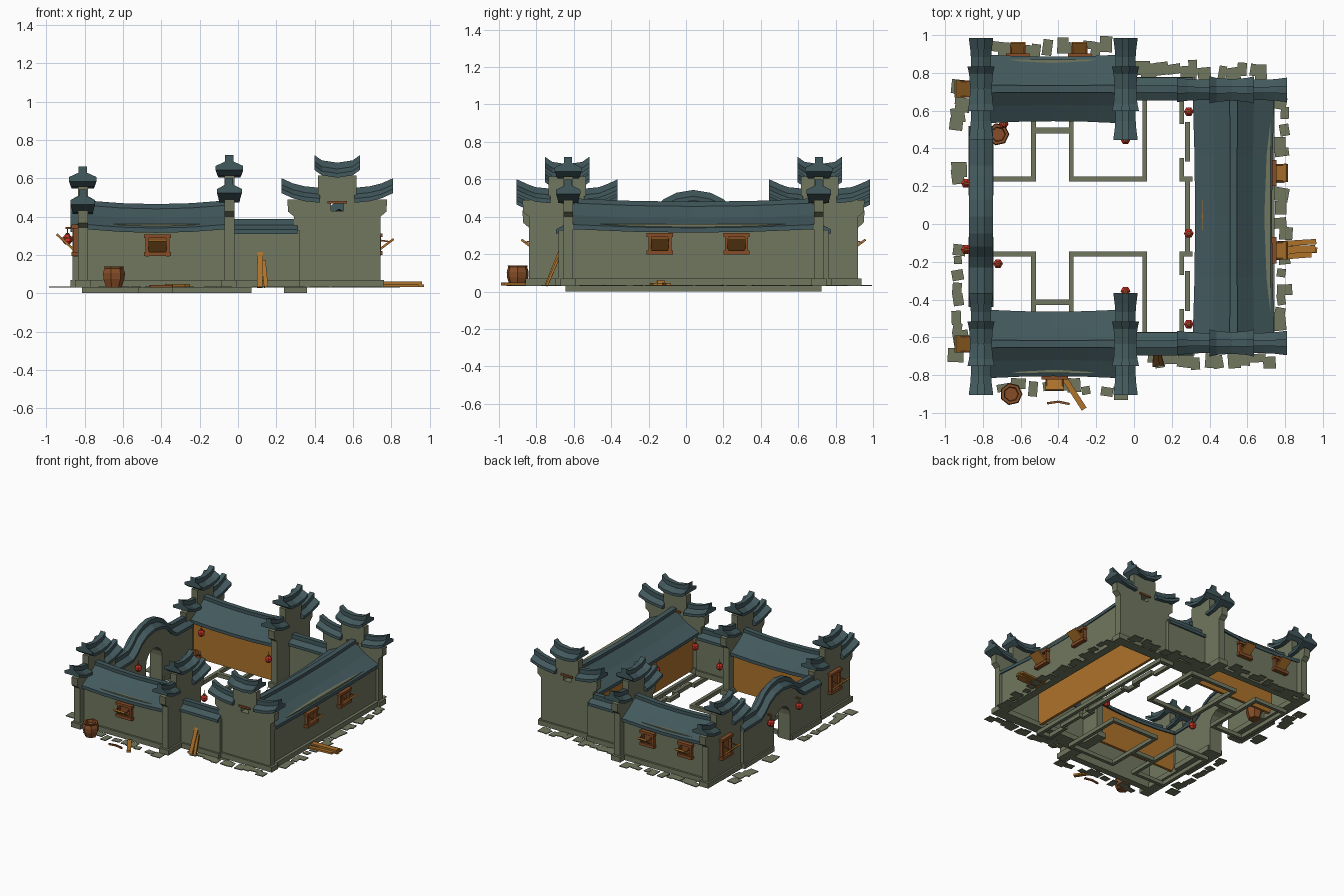
import bpy, bmesh, math, random
from mathutils import Matrix, Vector

if "Cube" in bpy.data.objects:
    bpy.data.objects.remove(bpy.data.objects["Cube"])

random.seed(4)
C = 0.04            # y of the mirror line
D = 0.675           # distance from mirror line to side wings


def material(name, rgb):
    m = bpy.data.materials.new(name)
    m.diffuse_color = (*rgb, 1)
    m.use_nodes = True
    m.node_tree.nodes["Principled BSDF"].inputs["Base Color"].default_value = m.diffuse_color
    return m


STONE = material("olive stone", (0.165, 0.185, 0.115))
TILE = material("slate roof tile", (0.055, 0.1, 0.11))
WOOD = material("orange wood", (0.42, 0.17, 0.025))
BROWN = material("brown wood", (0.24, 0.075, 0.02))
RED = material("red paper", (0.65, 0.035, 0.02))


def finish(name, bm, mat):
    bmesh.ops.recalc_face_normals(bm, faces=bm.faces)
    me = bpy.data.meshes.new(name)
    bm.to_mesh(me)
    bm.free()
    me.materials.append(mat)
    ob = bpy.data.objects.new(name, me)
    bpy.context.collection.objects.link(ob)
    return ob


def boxes(name, items, mat, base=Matrix()):
    """items: (centre, size[, euler rotation])"""
    bm = bmesh.new()
    for it in items:
        m = Matrix.Translation(it[0])
        if len(it) > 2:
            for k, ax in zip((2, 1, 0), "ZYX"):
                m = m @ Matrix.Rotation(it[2][k], 4, ax)
        bmesh.ops.create_cube(bm, size=1, matrix=base @ m @ Matrix.Diagonal((*it[1], 1)))
    return finish(name, bm, mat)


def span(x0, x1, y0, y1, z0, z1):
    return (((x0 + x1) / 2, (y0 + y1) / 2, (z0 + z1) / 2), (abs(x1 - x0), abs(y1 - y0), z1 - z0))


def loft(bm, rings):
    vs = [[bm.verts.new(p) for p in r] for r in rings]
    n = len(vs[0])
    for a, b in zip(vs, vs[1:]):
        for i in range(n):
            bm.faces.new((a[i], a[(i + 1) % n], b[(i + 1) % n], b[i]))
    bm.faces.new(vs[0])
    bm.faces.new(vs[-1])


def place(axis, fixed, u, v, z):
    return (u, fixed + v, z) if axis == "x" else (fixed + v, u, z)


def strip(name, axis, fixed, stations, prof, mat=TILE):
    """sweep a cross-section along stations (position, height, width scale)"""
    bm = bmesh.new()
    loft(bm, [[place(axis, fixed, u, v * s, z + h) for v, h in prof] for u, z, s in stations])
    return finish(name, bm, mat)


def wall_outline(name, axis, fixed, outlines, half, mat=STONE):
    bm = bmesh.new()
    for o in outlines:
        loft(bm, [[place(axis, fixed, u, t, z) for u, z in o] for t in (-half, half)])
    return finish(name, bm, mat)


def lathe(name, loc, prof, n, mat):
    bm = bmesh.new()
    loft(bm, [[(loc[0] + r * math.cos(2 * math.pi * i / n), loc[1] + r * math.sin(2 * math.pi * i / n),
                loc[2] + z) for i in range(n)] for r, z in prof])
    return finish(name, bm, mat)


CAP = [(-.06, 0), (.06, 0), (.06, .022), (.018, .045), (.018, .078),
       (-.018, .078), (-.018, .045), (-.06, .022)]


# stepped gable wall with two low caps and one high cap
def gable(name, axis, fixed, c, w, dz=0, hole=False):
    half = [(0, .03), (w, .03), (w, .40 + dz), (w + .03, .425 + dz), (w + .035, .49 + dz),
            (.1, .49 + dz), (.1, .615 + dz), (0, .615 + dz)]
    if hole:
        half += [(0, .468), (.032, .468), (.032, .43), (0, .43)]
    wall_outline(name + "_wall", axis, fixed, [[(c + s * u, z) for u, z in half] for s in (-1, 1)], .026)
    lo = [(.09, .472, .9), (.17, .48, .9), (w + .005, .495, .95), (w + .065, .522, 1.08)]
    for s in (-1, 1):
        strip(name + "_low_cap", axis, fixed, [(c + s * u, z + dz, k) for u, z, k in lo], CAP)
    up = [(-.118, .642, 1.2), (-.08, .615, 1.05), (0, .603, .95), (.08, .615, 1.05), (.118, .642, 1.2)]
    strip(name + "_high_cap", axis, fixed, [(c + u, z + dz, k) for u, z, k in up], CAP)
    a = place(axis, fixed, c - w - .018, -.04, 0)
    b = place(axis, fixed, c + w + .018, .04, 0)
    boxes(name + "_footing", [span(a[0], b[0], a[1], b[1], .03, .07)], STONE)


# sagging pitched roof
def roof(name, axis, fixed, u0, u1, hw, top):
    prof = [(-hw, 0), (-hw, .025), (-hw * .5, .075), (-.02, top - .025), (-.02, top), (.02, top),
            (.02, top - .025), (hw * .5, .075), (hw, .025), (hw, 0), (0, top - .06)]
    st = []
    for i in range(5):
        t = i / 4
        k = (2 * t - 1) ** 2
        st.append((u0 + (u1 - u0) * t, .315 + .018 * k, .96 + .06 * k))
    strip(name, axis, fixed, st, prof)


# window with bottom-hinged shutter
def window(x, y, zc, ang, w=.105, h=.115, out=.08, rise=.06):
    m = Matrix.Translation((x, y, zc)) @ Matrix.Rotation(ang, 4, "Z")
    boxes("window_frame", [((0, -.012, h / 2 - .01), (w + .035, .04, .02)),
                           ((0, -.012, -h / 2 + .012), (w + .035, .04, .022)),
                           ((-w / 2, -.01, 0), (.018, .03, h)), ((w / 2, -.01, 0), (.018, .03, h)),
                           ((0, -.002, 0), (w, .008, h - .02))], BROWN, m)
    L = math.hypot(out, rise)
    boxes("window_shutter", [((0, -.01 - out / 2, -h / 2 + .025 + rise / 2), (w - .01, L, .012),
                              (-math.atan2(rise, out), 0, 0))], WOOD, m)
    boxes("window_prop", [((s * w * .42, -.01 - out * .4, -h / 2 + .03 + rise * .75), (.008, out * .8, .008),
                           (.15, 0, 0)) for s in (-1, 1)], BROWN, m)


def lantern(x, y, z=.28):
    lathe("lantern", (x, y, z), [(.012, -.025), (.026, -.01), (.026, .01), (.012, .025)], 6, RED)
    lathe("lantern_fitting", (x, y, z), [(.01, .024), (.01, .032), (.003, .034), (.003, .06)], 6, BROWN)


# side wings, mirrored
for s, side in ((-1, "south"), (1, "north")):
    y = C + s * D
    gable(side + "_gate_gable", "y", -.81, y, .205, -.058)
    gable(side + "_court_gable", "y", -.045, y, .205)
    roof(side + "_wing_roof", "x", y, -.785, -.07, .178, .15)
    boxes(side + "_wing_wall", [span(-.82, -.04, y + s * .125, y + s * .155, .03, .36),
                                span(-.82, -.04, y + s * .12, y + s * .17, .03, .07)], STONE)
    boxes(side + "_wing_panel", [span(-.79, -.06, y - s * .125, y - s * .145, .05, .355)], WOOD)
    # link wall between wing and hall
    boxes(side + "_link_wall", [span(-.03, .32, y - .048, y + .048, .03, .33),
                                span(-.03, .32, y - .062, y + .062, .03, .07)], STONE)
    strip(side + "_link_cap", "x", y, [(-.02, .31, 1), (.31, .31, 1)], CAP)
    # hall end gables
    gy = C + s * .67
    gable(side + "_hall_gable", "x", gy, .518, .226, 0, True)
    boxes(side + "_vent_lintel", [((.518, gy, .475), (.1, .07, .014))], BROWN)
    # courtyard kerbs
    a, b = C + s * .185, C + s * .685
    k = .026
    rails = []
    for x0, x1 in ((-.815, -.52), (-.345, .07)):
        rails += [span(x0, x1, a, a + s * k, 0, .03), span(x0, x1, b - s * k, b, 0, .03),
                  span(x0, x0 + k, a, b, 0, .03), span(x1 - k, x1, a, b, 0, .03)]
    rails += [span(-.53, -.335, C + s * .44, C + s * .47, 0, .03),
              span(.335, .36, C, b, 0, .03), span(.24, .36, b - s * k, b, 0, .03)]
    for xk, f0, f1 in ((.24, .49, .685), (.27, .29, .5), (.24, .185, .31), (.27, 0, .195)):
        rails.append(span(xk, xk + k, C + s * f0, C + s * f1, 0, .03))
    rails.append(span(.24, .31, a, a + s * k, 0, .03))
    boxes(side + "_kerb", rails, STONE)
    # gate-side window
    window(-.836, y, .275, -math.pi / 2, .1, .165, .1, .09)

# main hall
roof("hall_roof", "y", .527, C - .645, C + .645, .212, .165)
boxes("hall_back_wall", [span(.69, .722, C - .66, C + .66, .03, .36),
                         span(.685, .745, C - .66, C + .66, .03, .07)], STONE)
boxes("hall_front_panel", [span(.36, .38, C - .65, C + .65, .05, .36)], WOOD)

# gate wall with arched opening and humped cap
hump = [(-.48, .32), (-.27, .325), (-.215, .36), (-.16, .415), (-.09, .45), (0, .465),
        (.09, .45), (.16, .415), (.215, .36), (.27, .325), (.48, .32)]
arch = [(.1 * math.cos(math.pi * i / 8), .23 + .1 * math.sin(math.pi * i / 8)) for i in range(9)]
outline = [(u, z + .01) for u, z in hump] + [(.48, .03), (.1, .03)] + arch + [(-.1, .03), (-.48, .03)]
wall_outline("gate_wall", "y", -.81, [[(C + u, z) for u, z in outline]], .053)
strip("gate_cap", "y", -.81, [(C + u, z, 1.05) for u, z in hump], CAP)
boxes("gate_footing", [span(-.875, -.745, C + s * .11, C + s * .48, .03, .07) for s in (-1, 1)], STONE)

# outer windows
window(-.42, C - D - .155, .25, 0)
for x in (-.615, -.288):
    window(x, C + D + .155, .25, math.pi, .09)
for y in (-.14, .27):
    window(.722, y, .255, math.pi / 2)

# lanterns
for x, y in ((.29, .595), (.29, -.05), (.29, -.53), (-.72, -.21), (-.89, .215), (-.89, -.135),
             (-.045, .445), (-.045, -.355), (-.69, .53)):
    lantern(x, y)
boxes("lantern_brackets", [span(-.9, -.86, y - .005, y + .005, .335, .345) for y in (.215, -.135)], BROWN)

# barrels
for x, y in ((-.65, -.9), (-.72, .475)):
    lathe("barrel", (x, y, .03), [(.042, 0), (.058, .045), (.06, .075), (.052, .1), (.056, .11),
                                  (.04, .11), (.036, .09)], 7, BROWN)

# planks: leaning, stacked and loose
boxes("leaning_planks", [((.115, -.71, .132), (.03, .012, .22), (-.38, .02, 0)),
                         ((.14, -.715, .1), (.022, .012, .15), (-.4, -.1, 0))], WOOD)
boxes("stacked_planks", [((.85, -.1, .038), (.23, .028, .014), (0, 0, .06)),
                         ((.86, -.135, .038), (.22, .03, .014), (0, 0, -.04)),
                         ((.84, -.17, .038), (.2, .028, .014), (0, 0, .08)),
                         ((.85, -.135, .053), (.22, .04, .014), (0, 0, .03))], WOOD)
boxes("loose_plank", [((-.315, -.9, .04), (.19, .03, .014), (0, 0, -1.0))], WOOD)
boxes("loose_stick", [((-.43, -.945, .036), (.06, .012, .012), (0, 0, .15)),
                      ((-.37, -.947, .036), (.06, .012, .012), (0, 0, -.2))], BROWN)

# scattered paving slabs along the outer walls: start, end, count
edges = [((-.925, .78), (-.925, .5), 6), ((-.925, .34), (-.925, .2), 2), ((-.925, -.1), (-.925, -.72), 9),
         ((-.78, .935), (-.1, .935), 11), ((0, .82), (.72, .8), 12), ((.785, .68), (.785, -.58), 18),
         ((.73, -.72), (.05, -.72), 11), ((-.05, -.885), (-.72, -.845), 9)]
slabs = []
for (x0, y0), (x1, y1), n in edges:
    for i in range(n):
        t = (i + .5) / n
        slabs.append(((x0 + (x1 - x0) * t + random.uniform(-.02, .02),
                       y0 + (y1 - y0) * t + random.uniform(-.02, .02), .032),
                      (random.uniform(.04, .085), random.uniform(.04, .085), .006),
                      (0, 0, random.uniform(-.18, .18))))
boxes("paving_slabs", slabs, STONE)
